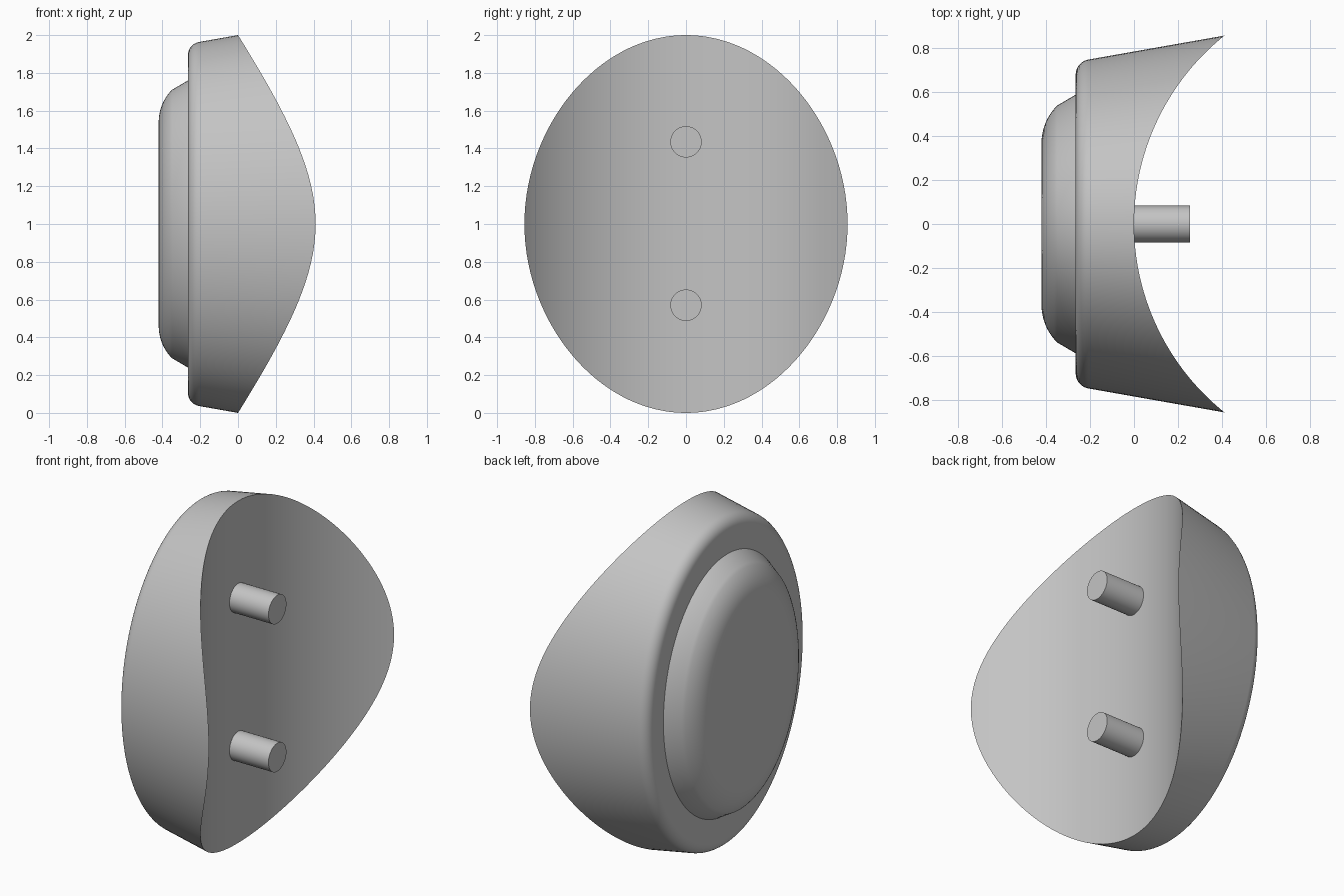
import bpy, bmesh, math
from mathutils import Vector

if "Cube" in bpy.data.objects:
    bpy.data.objects.remove(bpy.data.objects["Cube"])

SEG = 128
MID_Z = 1.0
DRAFT = math.tan(math.radians(10))
HOLLOW_R = 1.096          # radius of the concave face
BACK_X = -0.265

grey = bpy.data.materials.new("plain grey")
grey.use_nodes = True
colour = (0.55, 0.55, 0.55, 1)
grey.diffuse_color = colour
grey.node_tree.nodes["Principled BSDF"].inputs["Base Color"].default_value = colour


def finish(bm, name):
    bmesh.ops.recalc_face_normals(bm, faces=bm.faces)
    mesh = bpy.data.meshes.new(name)
    bm.to_mesh(mesh)
    bm.free()
    mesh.materials.append(grey)
    obj = bpy.data.objects.new(name, mesh)
    bpy.context.collection.objects.link(obj)
    bpy.ops.object.select_all(action="DESELECT")
    obj.select_set(True)
    bpy.context.view_layer.objects.active = obj
    bpy.ops.object.shade_smooth_by_angle(angle=math.radians(30))
    return obj


def oval_point(a, b, t, offset, x):
    """Point on an oval in the YZ plane, pushed out along its normal."""
    c, s = math.cos(t), math.sin(t)
    n = Vector((b * c, a * s)).normalized()
    return Vector((x, a * c + n.x * offset, MID_Z + b * s + n.y * offset))


def angles():
    return [2 * math.pi * i / SEG for i in range(SEG)]


def ring(bm, a, b, offset, x):
    return [bm.verts.new(oval_point(a, b, t, offset, x)) for t in angles()]


def bridge(bm, r1, r2):
    for i in range(SEG):
        j = (i + 1) % SEG
        bm.faces.new((r1[i], r1[j], r2[j], r2[i]))


def arc(cx, cd, r, start, end, steps):
    """Profile arc as (x, offset); angle runs from outward to backward."""
    for i in range(steps + 1):
        k = math.radians(start + (end - start) * i / steps)
        yield cx - r * math.sin(k), cd + r * math.cos(k)


def rim_point(a, b, t):
    """Where the drafted wall meets the concave cylinder."""
    x = 0.0
    for _ in range(30):
        p = oval_point(a, b, t, DRAFT * x, x)
        x = HOLLOW_R - math.sqrt(HOLLOW_R ** 2 - p.y ** 2)
    return oval_point(a, b, t, DRAFT * x, x)


# Body: drafted oval wall, rounded back edge, concave front
bm = bmesh.new()
A, B = 0.783, 1.0
rim = [bm.verts.new(rim_point(A, B, t)) for t in angles()]
fillet = 0.07
cx = BACK_X + fillet
cd = DRAFT * cx - fillet / math.cos(math.radians(10))
last = rim
for x, d in arc(cx, cd, fillet, 10, 90, 8):
    current = ring(bm, A, B, d, x)
    bridge(bm, last, current)
    last = current
bm.faces.new(last)
# concave face in straight vertical strips
for i in range(SEG // 2):
    quad = [rim[i], rim[i + 1], rim[-i - 1], rim[-i % SEG]]
    bm.faces.new(list(dict.fromkeys(quad)))
finish(bm, "body")

# Raised pad on the back: sloped side, then a domed edge to a flat face
bm = bmesh.new()
PA, PB = 0.587, 0.76
last = ring(bm, PA, PB, 0, BACK_X)
for x, d in arc(-0.179, -0.22, 0.241, 45, 90, 10):
    current = ring(bm, PA, PB, d, x)
    bridge(bm, last, current)
    last = current
bm.faces.new(last)
finish(bm, "back_pad")

# Two mounting pegs on the concave face
for name, z in (("upper_peg", 1.435), ("lower_peg", 0.57)):
    bpy.ops.mesh.primitive_cylinder_add(
        vertices=48, radius=0.083, depth=0.265,
        location=(0.1225, 0, z), rotation=(0, math.pi / 2, 0))
    peg = bpy.context.object
    peg.name = name
    peg.data.materials.append(grey)
    bpy.ops.object.shade_smooth_by_angle(angle=math.radians(30))
